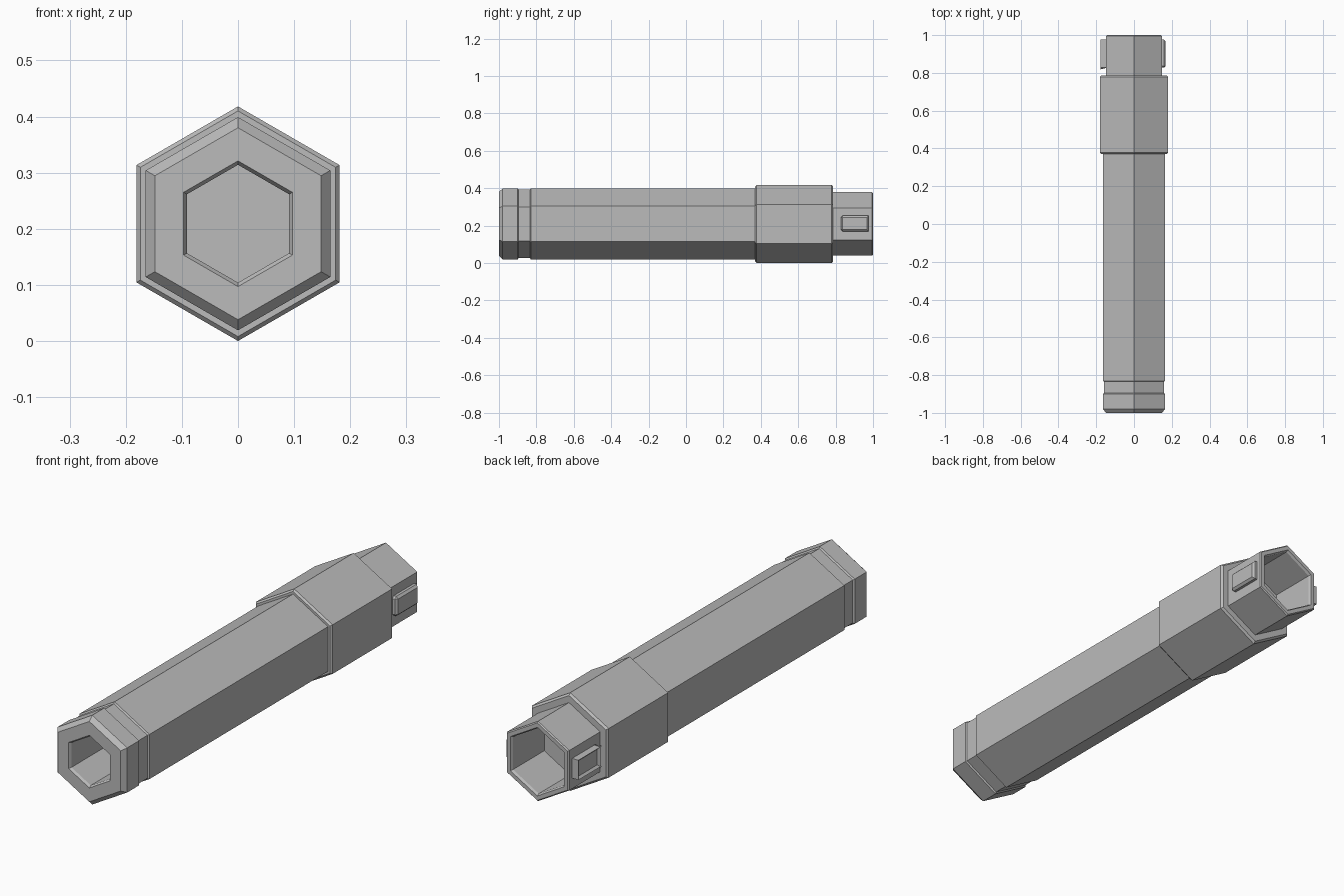
import bpy, bmesh, math

default = bpy.data.objects.get("Cube")
if default:
    bpy.data.objects.remove(default, do_unlink=True)

AXIS_Z = 0.209

grey = bpy.data.materials.new("mid_grey")
grey.use_nodes = True
COLOUR = (0.5, 0.5, 0.5, 1)
grey.diffuse_color = COLOUR
grey.node_tree.nodes["Principled BSDF"].inputs["Base Color"].default_value = COLOUR


def finish(name, bm):
    bmesh.ops.recalc_face_normals(bm, faces=bm.faces)
    mesh = bpy.data.meshes.new(name)
    bm.to_mesh(mesh)
    bm.free()
    mesh.materials.append(grey)
    obj = bpy.data.objects.new(name, mesh)
    bpy.context.collection.objects.link(obj)
    return obj


def hex_loft(name, profile, cyclic=False):
    """Hexagonal rings along y from (y, corner radius) pairs, capped or closed on itself."""
    bm = bmesh.new()
    rings = []
    for y, r in profile:
        angles = [math.pi / 2 + i * math.pi / 3 for i in range(6)]
        rings.append([bm.verts.new((r * math.cos(a), y, AXIS_Z + r * math.sin(a))) for a in angles])
    pairs = list(zip(rings, rings[1:]))
    if cyclic:
        pairs.append((rings[-1], rings[0]))
    else:
        bm.faces.new(rings[0])
        bm.faces.new(rings[-1])
    for a, b in pairs:
        for i in range(6):
            j = (i + 1) % 6
            bm.faces.new((a[i], a[j], b[j], b[i]))
    return finish(name, bm)


# Barrel: front bore, chamfered cap, groove, long body, narrow tail, rear socket
hex_loft("barrel", [
    (-0.70, 0.105), (-0.99, 0.105), (-1.0, 0.112),
    (-1.0, 0.171), (-0.98, 0.19), (-0.90, 0.19),
    (-0.895, 0.183), (-0.835, 0.183), (-0.83, 0.19),
    (0.5, 0.19), (0.5, 0.17), (0.995, 0.17), (1.0, 0.165),
    (1.0, 0.146), (0.99, 0.14), (0.78, 0.14),
])

# Collar: wide sleeve with chamfered ends
hex_loft("collar", [
    (0.37, 0.16), (0.37, 0.201), (0.378, 0.209),
    (0.778, 0.209), (0.787, 0.2), (0.787, 0.16),
], cyclic=True)

# Locking lugs on both sides of the tail
for name, side in (("left_lug", 1), ("right_lug", -1)):
    bm = bmesh.new()
    bmesh.ops.create_cube(bm, size=1)
    for v in bm.verts:
        v.co = (side * (0.154 + v.co.x * 0.028), 0.902 + v.co.y * 0.148, 0.211 + v.co.z * 0.084)
    outer = [e for e in bm.edges if all(abs(v.co.x) > 0.16 for v in e.verts)]
    front = [e for e in bm.edges if all(v.co.y < 0.9 for v in e.verts)
             and abs(e.verts[0].co.x - e.verts[1].co.x) > 0.01]
    bmesh.ops.bevel(bm, geom=outer + front, offset=0.009, segments=1, affect='EDGES')
    finish(name, bm)
